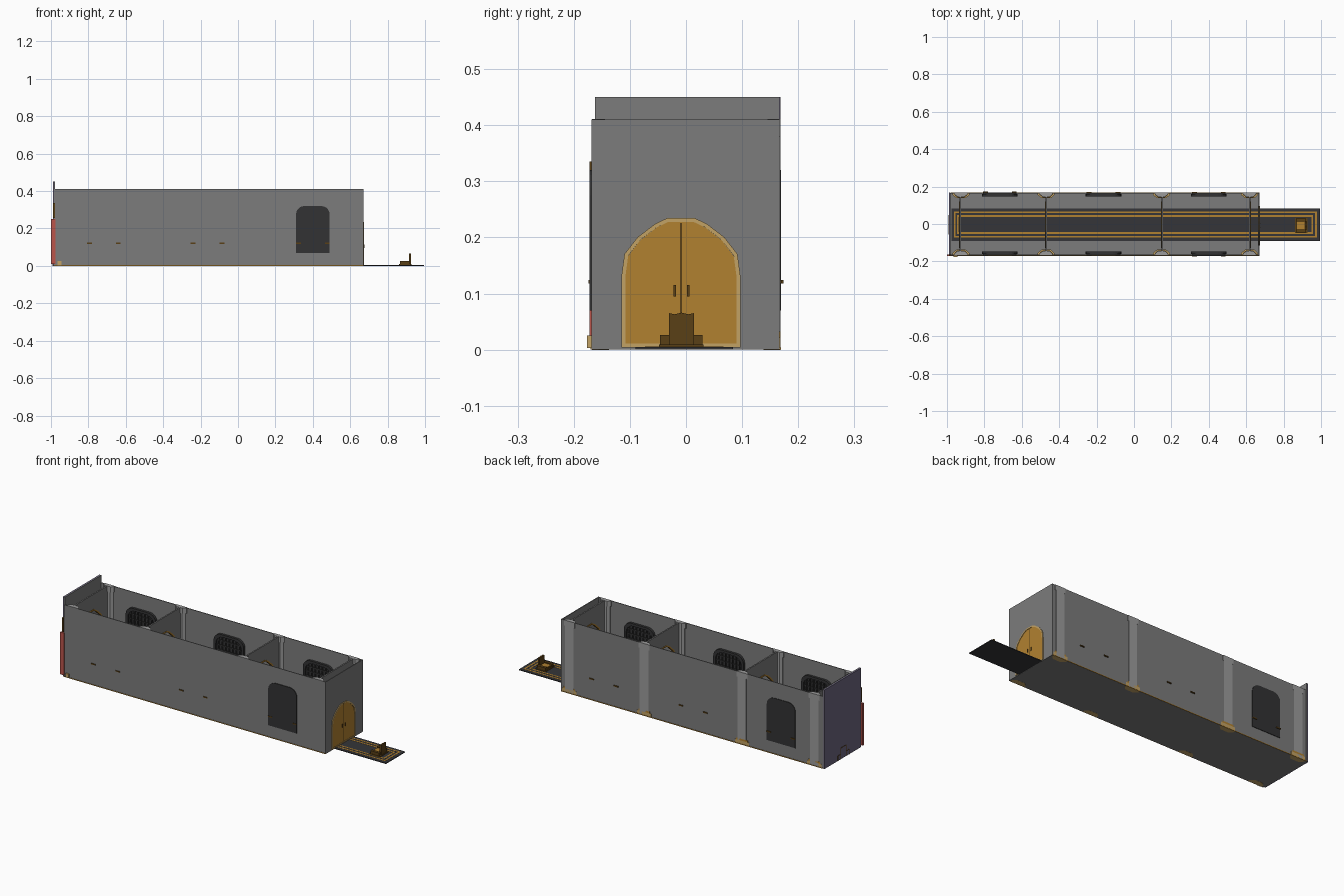
import bpy, bmesh, math

if "Cube" in bpy.data.objects:
    bpy.data.objects.remove(bpy.data.objects["Cube"])


def material(name, r, g, b):
    m = bpy.data.materials.new(name)
    m.diffuse_color = (r, g, b, 1)
    m.use_nodes = True
    m.node_tree.nodes["Principled BSDF"].inputs["Base Color"].default_value = m.diffuse_color
    return m


GREY = material("stone_grey", 0.20, 0.20, 0.20)
LIGHT = material("light_stone", 0.33, 0.33, 0.33)
BLACK = material("iron_black", 0.032, 0.032, 0.033)
CARPET = material("carpet_dark", 0.035, 0.036, 0.04)
GOLD = material("door_gold", 0.44, 0.22, 0.03)
TRIM = material("trim_gold", 0.54, 0.36, 0.13)
BROWN = material("throne_brown", 0.10, 0.05, 0.008)
PURPLE = material("end_purple", 0.15, 0.13, 0.21)
RED = material("banner_red", 0.50, 0.09, 0.07)

PLACE = {"x": lambda u, v, d: (d, u, v),
         "y": lambda u, v, d: (u, d, v),
         "z": lambda u, v, d: (u, v, d)}


def finish(bm, name, mat):
    bmesh.ops.recalc_face_normals(bm, faces=bm.faces[:])
    me = bpy.data.meshes.new(name)
    bm.to_mesh(me)
    bm.free()
    me.materials.append(mat)
    ob = bpy.data.objects.new(name, me)
    bpy.context.collection.objects.link(ob)
    return ob


def prism(name, pts, axis, a, b, mat):
    """Extrude a flat outline along an axis from a to b."""
    bm = bmesh.new()
    lo = [bm.verts.new(PLACE[axis](u, v, a)) for u, v in pts]
    hi = [bm.verts.new(PLACE[axis](u, v, b)) for u, v in pts]
    bm.faces.new(lo)
    bm.faces.new(hi)
    for i in range(len(pts)):
        j = (i + 1) % len(pts)
        bm.faces.new((lo[i], lo[j], hi[j], hi[i]))
    return finish(bm, name, mat)


def ring(name, outer, inner, axis, a, b, mat):
    """Closed frame between two matching outlines."""
    bm = bmesh.new()
    loops = [[bm.verts.new(PLACE[axis](u, v, d)) for u, v in pts]
             for pts, d in ((outer, a), (outer, b), (inner, b), (inner, a))]
    n = len(outer)
    for k in range(4):
        p, q = loops[k], loops[(k + 1) % 4]
        for i in range(n):
            j = (i + 1) % n
            bm.faces.new((p[i], p[j], q[j], q[i]))
    return finish(bm, name, mat)


def box(name, x0, x1, y0, y1, z0, z1, mat):
    return prism(name, rect(x0, x1, y0, y1), "z", z0, z1, mat)


def rect(u0, u1, v0, v1):
    return [(u0, v0), (u1, v0), (u1, v1), (u0, v1)]


def arch(c, w, h, z0=0.004, inset=0.0):
    """Door arch outline: w half width, h crown height."""
    half = [(1, 0), (1, .55), (.95, .72), (.73, .85), (.43, .955), (.22, 1)]
    side = [(u * (w - inset), z0 + inset + v * (h - z0 - 2 * inset)) for u, v in half]
    return [(c + u, v) for u, v in side] + [(c - u, v) for u, v in reversed(side)]


def window_outline(c, w, z0, z1, r, inset=0.0):
    w, z0, z1 = w - inset, z0 + inset, z1 - inset
    pts = [(c - w, z0), (c + w, z0)]
    for s, start in ((1, 0), (-1, 90)):
        for k in range(6):
            t = math.radians(start + 18 * k)
            pts.append((c + s * (w - r) + r * math.cos(t), z1 - r + r * math.sin(t)))
    return pts


# Floor and outer walls (open top)
box("floor", -0.985, 0.67, -0.166, 0.166, 0, 0.003, GREY)
box("front_wall", -0.98, 0.67, -0.168, -0.164, 0, 0.41, GREY)
box("back_wall", -0.98, 0.67, 0.162, 0.1665, 0, 0.41, GREY)
box("door_wall", 0.665, 0.67, -0.168, 0.167, 0, 0.41, GREY)
box("end_wall_inside", -0.983, -0.978, -0.162, 0.167, 0, 0.45, GREY)
box("end_wall_outside", -0.99, -0.983, -0.162, 0.168, 0, 0.45, PURPLE)
for s, y in ((1, -0.1695), (-1, 0.1675)):
    box("skirting", -0.98, 0.67, y - 0.0005, y + 0.002, 0, 0.004, GOLD)

# Small outlined niche on the outside of the end wall
for y0, y1, z0, z1 in ((-0.055, -0.051, 0, .03), (0.045, 0.049, 0, .03),
                       (-0.03, -0.026, 0, .065), (0.02, 0.024, 0, .065),
                       (-0.03, 0.024, .062, .065), (-0.055, -0.03, .027, .03),
                       (0.024, 0.049, .027, .03)):
    box("niche_line", -0.9915, -0.99, y0, y1, z0, z1, BROWN)

# Banner on the front corner of the end wall
box("banner", -1.0, -0.977, -0.172, -0.162, 0.01, 0.25, RED)
box("banner_bracket", -0.99, -0.978, -0.172, -0.162, 0.255, 0.335, BROWN)
box("corner_foot", -0.965, -0.945, -0.176, -0.166, 0.003, 0.025, TRIM)

# Partitions with arched openings
for x in (-0.93, -0.47, 0.15, 0.62):
    op = arch(-0.004, 0.125, 0.325)
    outline = [(-0.164, 0.003), (-0.164, 0.41), (0.162, 0.41), (0.162, 0.003)]
    prism("partition", outline + op, "x", x - 0.004, x + 0.004, GREY)
    ring("partition_arch_trim", arch(-0.004, 0.125, 0.325),
         arch(-0.004, 0.125, 0.325, inset=0.008), "x", x - 0.006, x + 0.006, GOLD)

# Wall pillars with gold feet
for x in (-0.925, -0.47, 0.147, 0.618):
    for back, s in ((0.168, -1), (-0.1675, 1)):
        def section(w, d):
            return [(x - w, back), (x - w, back + s * d * .4), (x - w * .55, back + s * d),
                    (x + w * .55, back + s * d), (x + w, back + s * d * .4), (x + w, back)]
        prism("pillar", section(0.027, 0.02), "z", 0.003, 0.408, LIGHT)
        prism("pillar_cap", section(0.034, 0.023), "z", 0.38, 0.411, LIGHT)
        prism("pillar_foot", section(0.045, 0.03), "z", -0.0005, 0.022, TRIM)
        prism("pillar_foot_step", section(0.036, 0.025), "z", 0.022, 0.032, GOLD)

# Arched iron windows: lattice inside; two panels reach through the walls
for cx in (-0.717, -0.163, 0.40):
    for s in (-1, 1):
        through = (s < 0 and cx > 0.3) or (s > 0 and cx < -0.5)
        face = (0.172 if s < 0 else 0.1695) if through else 0.1645
        prism("window_panel", window_outline(cx, 0.09, 0.07, 0.32, 0.045), "y",
              s * 0.158, s * face, BLACK)
        ring("window_frame", window_outline(cx, 0.095, 0.065, 0.325, 0.045),
             window_outline(cx, 0.095, 0.065, 0.325, 0.045, 0.014), "y",
             s * 0.148, s * 0.1615, BLACK)
        for k in range(-3, 4):
            h = 0.312 - 0.006 * max(0, abs(k) - 2)
            box("window_bar", cx + k * .022 - .003, cx + k * .022 + .003,
                s * 0.152, s * 0.160, 0.07, h, BLACK)
        for k in range(1, 9):
            z = 0.07 + k * 0.027
            box("window_crossbar", cx - 0.085, cx + 0.085, s * 0.154, s * 0.160,
                z - .003, z + .003, BLACK)
        for dx in (-0.077, 0.077):
            box("window_peg", cx + dx - 0.013, cx + dx + 0.013, s * 0.150,
                s * (0.1735 if through else 0.1715), 0.118, 0.124, BROWN)

# Main double door
prism("door", arch(-0.009, 0.1, 0.228), "x", 0.668, 0.6715, GOLD)
ring("door_trim", arch(-0.009, 0.106, 0.235), arch(-0.009, 0.106, 0.235, inset=0.007),
     "x", 0.662, 0.674, TRIM)
box("door_seam", 0.6715, 0.6722, -0.0105, -0.0075, 0.011, 0.226, BROWN)
for y in (-0.022, 0.002):
    box("door_handle", 0.6715, 0.675, y, y + 0.004, 0.095, 0.115, BROWN)

# Carpet with two gold border lines
box("carpet", -0.976, 0.995, -0.09, 0.084, 0.0005, 0.005, CARPET)
for d, w in ((0.017, 0.009), (0.037, 0.009)):
    o = rect(-0.976 + d * .8, 0.995 - d, -0.09 + d, 0.084 - d)
    i = rect(-0.976 + d * .8 + w, 0.995 - d - w, -0.09 + d + w, 0.084 - d - w)
    ring("carpet_border", o, i, "z", 0.004, 0.0058, GOLD)

# Throne
box("throne_plinth", 0.862, 0.928, -0.048, 0.031, 0.005, 0.009, BROWN)
box("throne_seat", 0.868, 0.92, -0.03, 0.014, 0.009, 0.018, BROWN)
for y in (-0.046, 0.013):
    box("throne_arm", 0.866, 0.92, y, y + 0.016, 0.009, 0.026, BROWN)
back = [(-0.03, .009), (0.014, .009), (0.014, .065), (0.004, .063),
        (-0.008, .066), (-0.02, .063), (-0.03, .065)]
prism("throne_back", back, "x", 0.914, 0.924, BROWN)
box("throne_cushion", 0.87, 0.912, -0.028, 0.012, 0.018, 0.021, GOLD)
